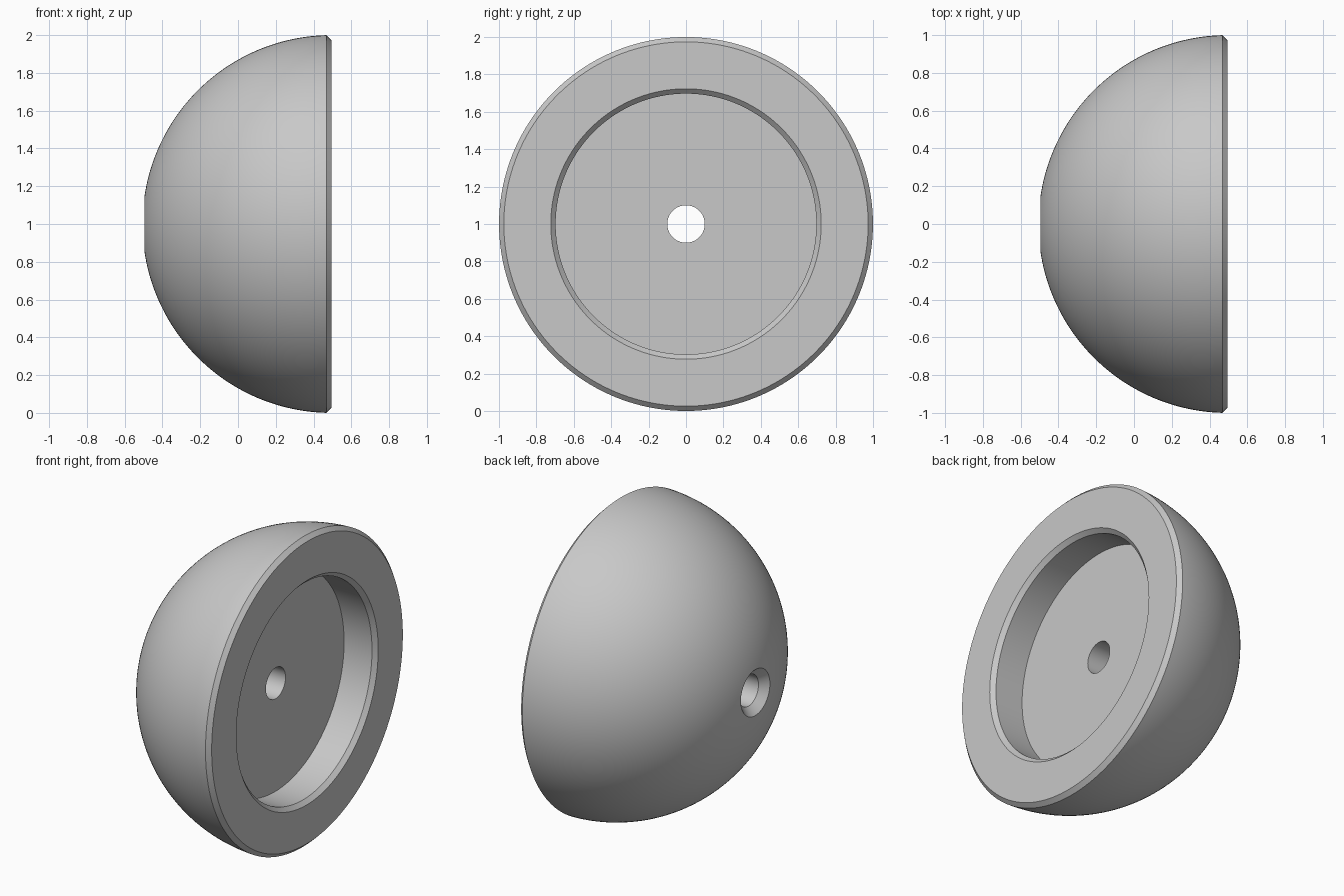
import bpy, bmesh, math
from mathutils import Vector

cube = bpy.data.objects.get("Cube")
if cube:
    bpy.data.objects.remove(cube, do_unlink=True)

# Main dimensions, measured along the x axis and out from it
FACE_X = 0.494
RADIUS = 1.0
CHAMFER = 0.026
BORE_R = 0.1
MOUTH_R = 0.148
RECESS_R = 0.697
RECESS_DEPTH = 0.225
SEGMENTS = 160
ARC_STEPS = 48

# Domed outside, from the small back opening to the rim
start = math.asin(MOUTH_R / RADIUS)
end = math.pi / 2 - math.asin(CHAMFER / RADIUS)
profile = []
for i in range(ARC_STEPS + 1):
    a = start + (end - start) * i / ARC_STEPS
    profile.append((FACE_X - RADIUS * math.cos(a), RADIUS * math.sin(a)))
back_x = profile[0][0]

# Chamfered rim, flat face, recess, through bore and countersink
profile += [
    (FACE_X, RADIUS - CHAMFER),
    (FACE_X, RECESS_R + CHAMFER),
    (FACE_X - CHAMFER, RECESS_R),
    (FACE_X - RECESS_DEPTH, RECESS_R),
    (FACE_X - RECESS_DEPTH, BORE_R),
    (back_x + MOUTH_R - BORE_R, BORE_R),
]

# Revolve the closed profile around the horizontal axis
bm = bmesh.new()
verts = [bm.verts.new((x, 0, 1 + r)) for x, r in profile]
edges = [bm.edges.new((v, verts[(i + 1) % len(verts)])) for i, v in enumerate(verts)]
bmesh.ops.spin(bm, geom=verts + edges, cent=Vector((0, 0, 1)), axis=Vector((1, 0, 0)),
               angle=math.tau, steps=SEGMENTS, use_merge=True)
bmesh.ops.remove_doubles(bm, verts=bm.verts[:], dist=0.0001)
bmesh.ops.recalc_face_normals(bm, faces=bm.faces[:])
mesh = bpy.data.meshes.new("domed_knob")
bm.to_mesh(mesh)
bm.free()

knob = bpy.data.objects.new("domed_knob", mesh)
bpy.context.collection.objects.link(knob)

# Plain grey material
grey = bpy.data.materials.new("light_grey")
grey.use_nodes = True
colour = (0.58, 0.58, 0.58, 1)
grey.diffuse_color = colour
grey.node_tree.nodes["Principled BSDF"].inputs["Base Color"].default_value = colour
mesh.materials.append(grey)

# Smooth dome with crisp chamfers
bpy.ops.object.select_all(action="DESELECT")
knob.select_set(True)
bpy.context.view_layer.objects.active = knob
bpy.ops.object.shade_smooth_by_angle(angle=math.radians(30))
